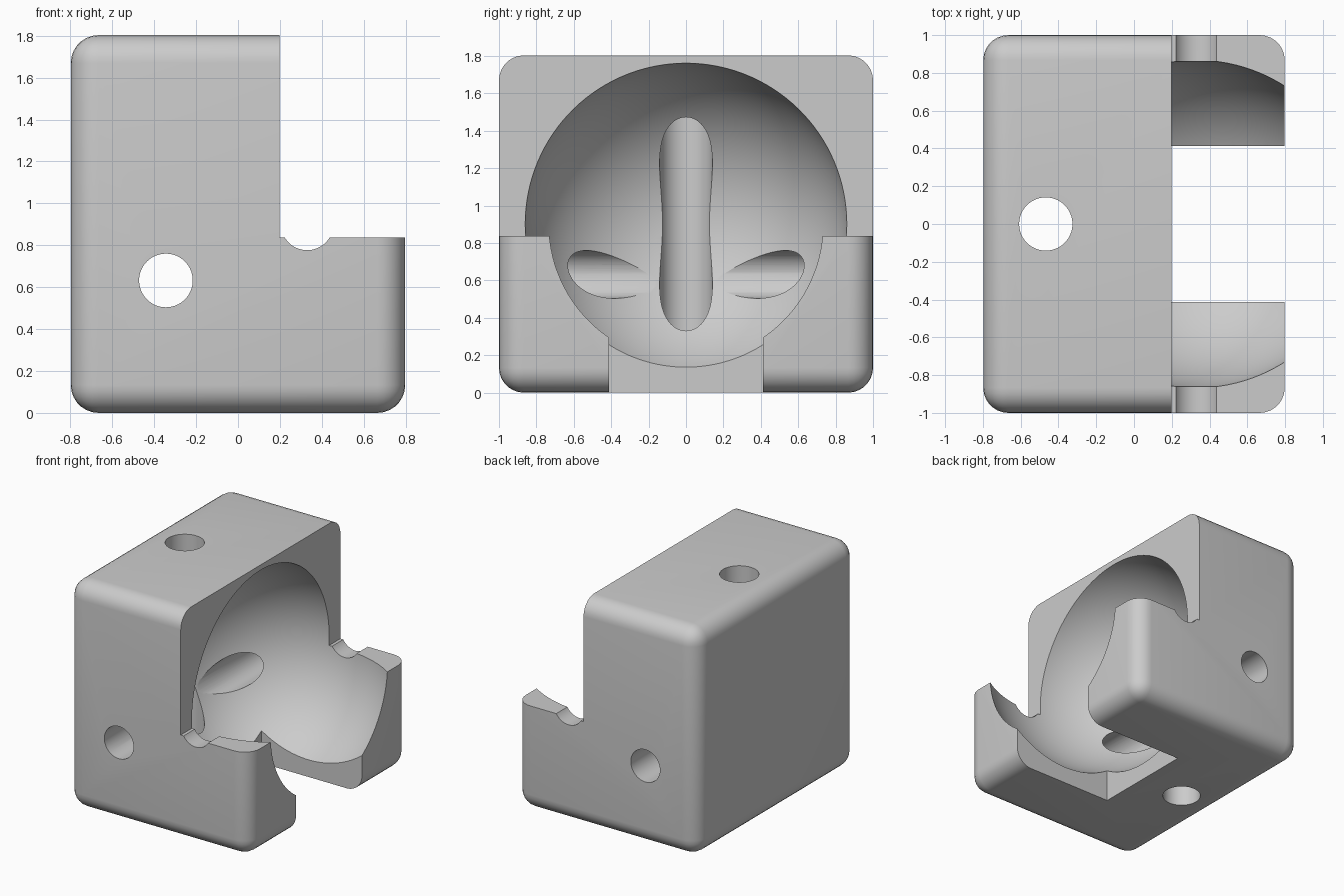
import bpy
import math

if "Cube" in bpy.data.objects:
    bpy.data.objects.remove(bpy.data.objects["Cube"], do_unlink=True)

grey = bpy.data.materials.new("plain grey")
grey.use_nodes = True
colour = (0.6, 0.6, 0.6, 1)
grey.diffuse_color = colour
grey.node_tree.nodes["Principled BSDF"].inputs["Base Color"].default_value = colour

HALF_X, HEIGHT = 0.798, 1.803
BALL_X, MID_Z = 0.33, HEIGHT / 2
STEP_X, STEP_Z = 0.198, 0.837
SLOT = 0.413


def box(name, low, high):
    centre = [(a + b) / 2 for a, b in zip(low, high)]
    bpy.ops.mesh.primitive_cube_add(size=1, location=centre)
    ob = bpy.context.object
    ob.name = name
    ob.scale = [b - a for a, b in zip(low, high)]
    bpy.ops.object.transform_apply(location=True, rotation=True, scale=True)
    return ob


def rod(name, radius, location, rotation=(0, 0, 0)):
    bpy.ops.mesh.primitive_cylinder_add(vertices=64, radius=radius, depth=3,
                                        location=location, rotation=rotation)
    ob = bpy.context.object
    ob.name = name
    return ob


def apply(ob, mod):
    bpy.ops.object.select_all(action='DESELECT')
    ob.select_set(True)
    bpy.context.view_layer.objects.active = ob
    bpy.ops.object.modifier_apply(modifier=mod.name)


# Rounded block
body = box("socket_block", (-HALF_X, -1, 0), (HALF_X, 1, HEIGHT))
body.data.materials.append(grey)
bevel = body.modifiers.new("rounded edges", 'BEVEL')
bevel.width = 0.133
bevel.segments = 7
apply(body, bevel)

# Step, bottom slot, ball socket, axle groove and through holes
across = (math.pi / 2, 0, 0)
cutters = [
    box("step_cutter", (STEP_X, -1.2, STEP_Z), (1.2, 1.2, 2.2)),
    box("slot_cutter", (BALL_X - SLOT, -SLOT, -0.3), (1.2, SLOT, STEP_Z - 0.1)),
]
bpy.ops.mesh.primitive_uv_sphere_add(segments=128, ring_count=64, radius=0.87,
                                     location=(BALL_X, 0, MID_Z))
ball = bpy.context.object
ball.name = "ball_cutter"
cutters += [
    ball,
    rod("axle_cutter", 0.125, (BALL_X, 0, MID_Z), across),
    rod("side_hole_cutter", 0.128, (-0.344, 0, 0.632), across),
    rod("upright_hole_cutter", 0.141, (-0.467, 0, MID_Z)),
]

for cutter in cutters:
    cutter.hide_render = True
    cut = body.modifiers.new("cut", 'BOOLEAN')
    cut.operation = 'DIFFERENCE'
    cut.solver = 'EXACT'
    cut.object = cutter
    apply(body, cut)
    bpy.data.objects.remove(cutter, do_unlink=True)

# Smooth curves, crisp cut edges
bpy.ops.object.select_all(action='DESELECT')
body.select_set(True)
bpy.context.view_layer.objects.active = body
bpy.ops.object.shade_smooth_by_angle(angle=math.radians(25))
